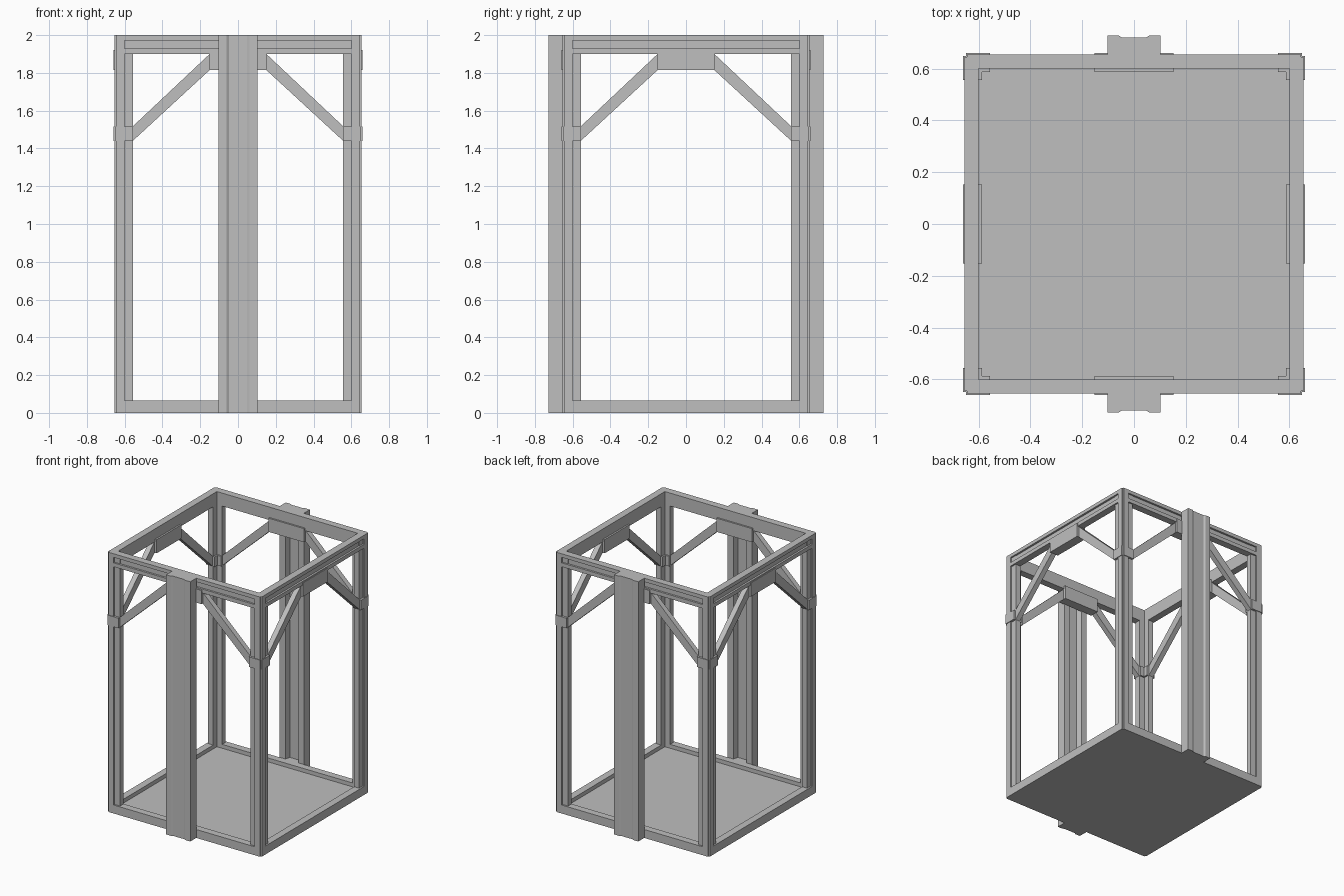
import bpy, bmesh
from math import pi
from mathutils import Vector

cube = bpy.data.objects.get("Cube")
if cube:
    bpy.data.objects.remove(cube, do_unlink=True)

steel = bpy.data.materials.new("grey steel")
steel.use_nodes = True
grey = (0.52, 0.52, 0.52, 1)
steel.diffuse_color = grey
steel.node_tree.nodes["Principled BSDF"].inputs["Base Color"].default_value = grey

# How a profile point (a, b) and its extrusion depth d map to x, y, z
MAPS = {"x": lambda a, b, d: Vector((d, a, b)),
        "y": lambda a, b, d: Vector((a, d, b)),
        "z": lambda a, b, d: Vector((a, b, d))}


def prism(name, profile, axis, lo, hi, turn=0):
    """Extrude a closed profile along an axis, then turn it by quarter turns."""
    bm = bmesh.new()
    place = MAPS[axis]
    face = bm.faces.new([bm.verts.new(place(a, b, lo)) for a, b in profile])
    out = bmesh.ops.extrude_face_region(bm, geom=[face])
    verts = [g for g in out["geom"] if isinstance(g, bmesh.types.BMVert)]
    bmesh.ops.translate(bm, verts=verts, vec=place(0, 0, hi - lo))
    bmesh.ops.recalc_face_normals(bm, faces=bm.faces)
    mesh = bpy.data.meshes.new(name)
    bm.to_mesh(mesh)
    bm.free()
    mesh.materials.append(steel)
    obj = bpy.data.objects.new(name, mesh)
    obj.rotation_euler.z = turn * pi / 2
    bpy.context.collection.objects.link(obj)
    return obj


def rect(a0, a1, b0, b1):
    return [(a0, b0), (a1, b0), (a1, b1), (a0, b1)]


IN, OUT, FLANGE = 0.6, 0.655, 0.555

# Floor plate
prism("floor", rect(-0.645, 0.645, -0.645, 0.645), "z", 0, 0.035)

# Angle post with stepped flanges and a nicked outer corner
post = [(IN, IN), (IN, FLANGE), (0.643, FLANGE), (0.643, IN), (OUT, IN),
        (OUT, 0.645), (0.645, 0.645), (0.645, OUT), (IN, OUT),
        (IN, 0.643), (FLANGE, 0.643), (FLANGE, IN)]

# Beam section with an outward groove
beam = [(-IN, 1.9), (-IN, 2), (-OUT, 2), (-OUT, 1.972), (-0.64, 1.972),
        (-0.64, 1.93), (-OUT, 1.93), (-OUT, 1.9)]

sides = ["front", "left", "back", "right"]
for k, side in enumerate(sides):
    prism(side + "_corner_post", post, "z", 0, 2, k)
    prism(side + "_top_beam", beam, "x", -0.645, 0.645, k)
    prism(side + "_bottom_beam", rect(-OUT, -IN, 0, 0.065), "x", -0.645, 0.645, k)
    # Central gusset and the braces running from it to the posts
    prism(side + "_gusset", rect(-0.152, 0.152, 1.815, 1.92), "y", -0.66, -0.587, k)
    for s, end in ((-1, "right"), (1, "left")):
        brace = [(s * 0.15, 1.815), (s * 0.15, 1.9), (s * 0.557, 1.517), (s * 0.557, 1.44)]
        prism(f"{side}_brace_{end}", brace, "y", -0.645, -0.605, k)
        block = rect(*sorted((s * FLANGE, s * 0.648)), 1.44, 1.517)
        prism(f"{side}_brace_bracket_{end}", block, "y", -0.66, -0.587, k)

# Guide rails: shallow dip outside, deep channel inside between solid ends
outer = [(-0.103, -0.728), (-0.06, -0.728), (-0.048, -0.72),
         (0.048, -0.72), (0.06, -0.728), (0.103, -0.728)]
solid = outer + [(0.103, -OUT), (-0.103, -OUT)]
channel = outer + [(0.103, -OUT), (0.055, -OUT), (0.045, -0.695),
                   (-0.045, -0.695), (-0.055, -OUT), (-0.103, -OUT)]
for k in (0, 2):
    prism(sides[k] + "_guide_rail", channel, "z", 0.065, 1.9, k)
    prism(sides[k] + "_rail_head", solid, "z", 1.9, 2, k)
    prism(sides[k] + "_rail_foot", solid, "z", 0, 0.065, k)
